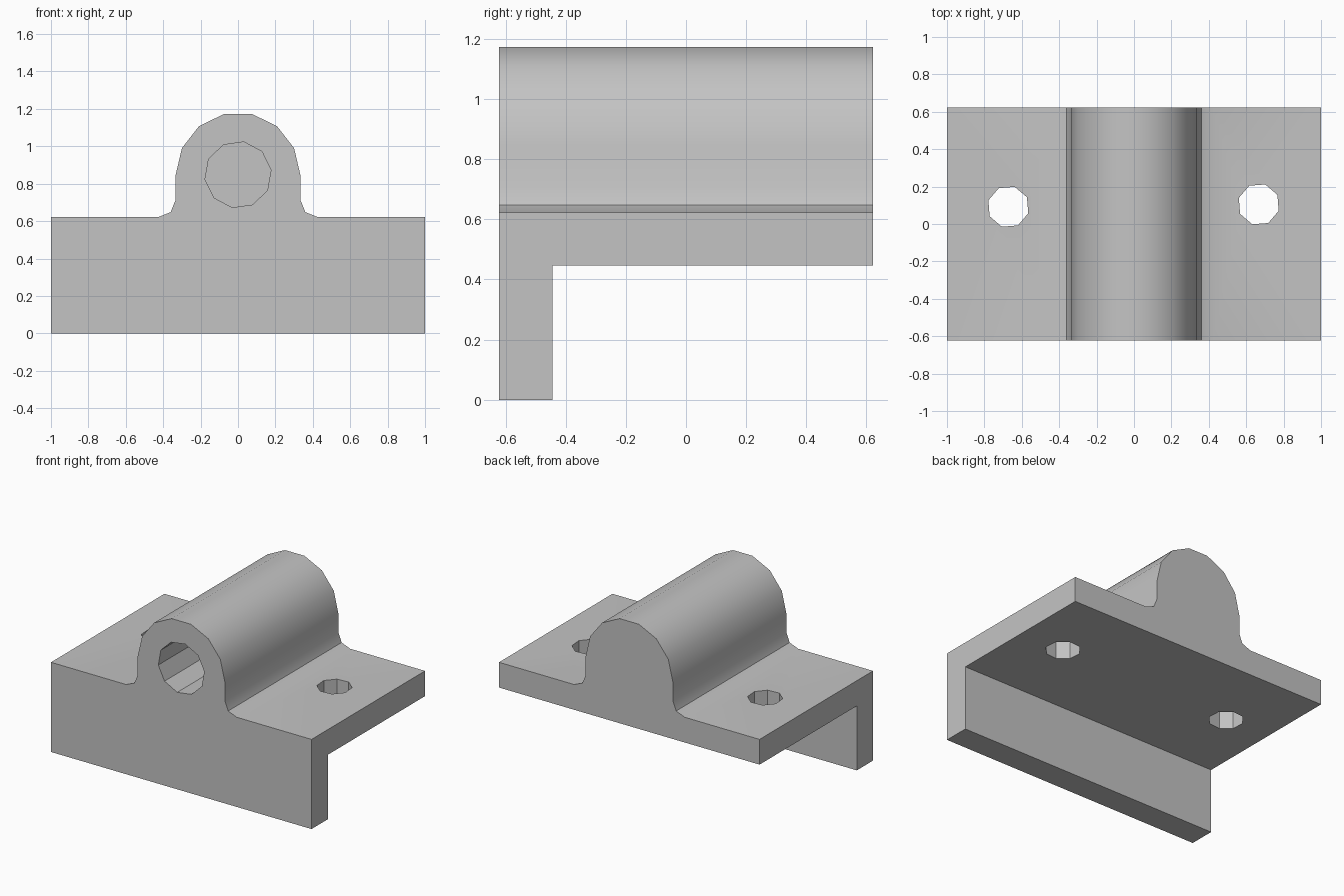
import bpy
import bmesh
from math import cos, sin, radians
from mathutils import Vector

if "Cube" in bpy.data.objects:
    bpy.data.objects.remove(bpy.data.objects["Cube"])

HALF_DEPTH = 0.622

grey = bpy.data.materials.new("plain grey")
grey.use_nodes = True
colour = (0.55, 0.55, 0.55, 1)
grey.diffuse_color = colour
grey.node_tree.nodes["Principled BSDF"].inputs["Base Color"].default_value = colour


def prism(name, outline, sweep):
    """Extrude a flat outline of 3D points along a vector."""
    bm = bmesh.new()
    face = bm.faces.new([bm.verts.new(p) for p in outline])
    new = bmesh.ops.extrude_face_region(bm, geom=[face], use_keep_orig=True)
    moved = [v for v in new["geom"] if isinstance(v, bmesh.types.BMVert)]
    bmesh.ops.translate(bm, verts=moved, vec=Vector(sweep))
    bmesh.ops.recalc_face_normals(bm, faces=bm.faces)
    mesh = bpy.data.meshes.new(name)
    bm.to_mesh(mesh)
    bm.free()
    mesh.materials.append(grey)
    obj = bpy.data.objects.new(name, mesh)
    bpy.context.collection.objects.link(obj)
    return obj


def ring(sides, radius, start):
    angles = [radians(start + 360 * i / sides) for i in range(sides)]
    return [(radius * cos(a), radius * sin(a)) for a in angles]


def cut(body, cutter):
    cutter.hide_render = True
    mod = body.modifiers.new("cut", "BOOLEAN")
    mod.operation = "DIFFERENCE"
    mod.solver = "EXACT"
    mod.object = cutter
    bpy.context.view_layer.objects.active = body
    bpy.ops.object.modifier_apply(modifier=mod.name)
    bpy.data.objects.remove(cutter)


# Bracket body: mirrored front silhouette with fillets and rounded barrel
right_half = [(1, 0), (1, 0.622), (0.425, 0.622), (0.36, 0.648), (0.335, 0.71),
              (0.335, 0.84), (0.3, 0.99), (0.208, 1.108), (0.074, 1.173)]
silhouette = right_half + [(-x, z) for x, z in reversed(right_half)]
bracket = prism("bracket", [(x, -HALF_DEPTH, z) for x, z in silhouette],
                (0, 2 * HALF_DEPTH, 0))

# Space under the plate, leaving the front flange
underside = [(-1.2, -0.444, -0.2), (1.2, -0.444, -0.2),
             (1.2, -0.444, 0.447), (-1.2, -0.444, 0.447)]
cut(bracket, prism("underside_cutter", underside, (0, 1.5, 0)))

# Blind bore in the barrel, open at the front
bore = [(x, -0.8, 0.848 + z) for x, z in ring(10, 0.178, 80)]
cut(bracket, prism("bore_cutter", bore, (0, 1.244, 0)))

# Bolt holes through the plate
for cx, cy in ((0.667, 0.105), (-0.672, 0.092)):
    hole = [(cx + x, cy + y, 0.3) for x, y in ring(8, 0.112, 72)]
    cut(bracket, prism("bolt_hole_cutter", hole, (0, 0, 0.5)))

# Smooth barrel and fillets, crisp corners
bpy.ops.object.select_all(action="DESELECT")
bracket.select_set(True)
bpy.context.view_layer.objects.active = bracket
bpy.ops.object.shade_smooth_by_angle(angle=radians(30))
